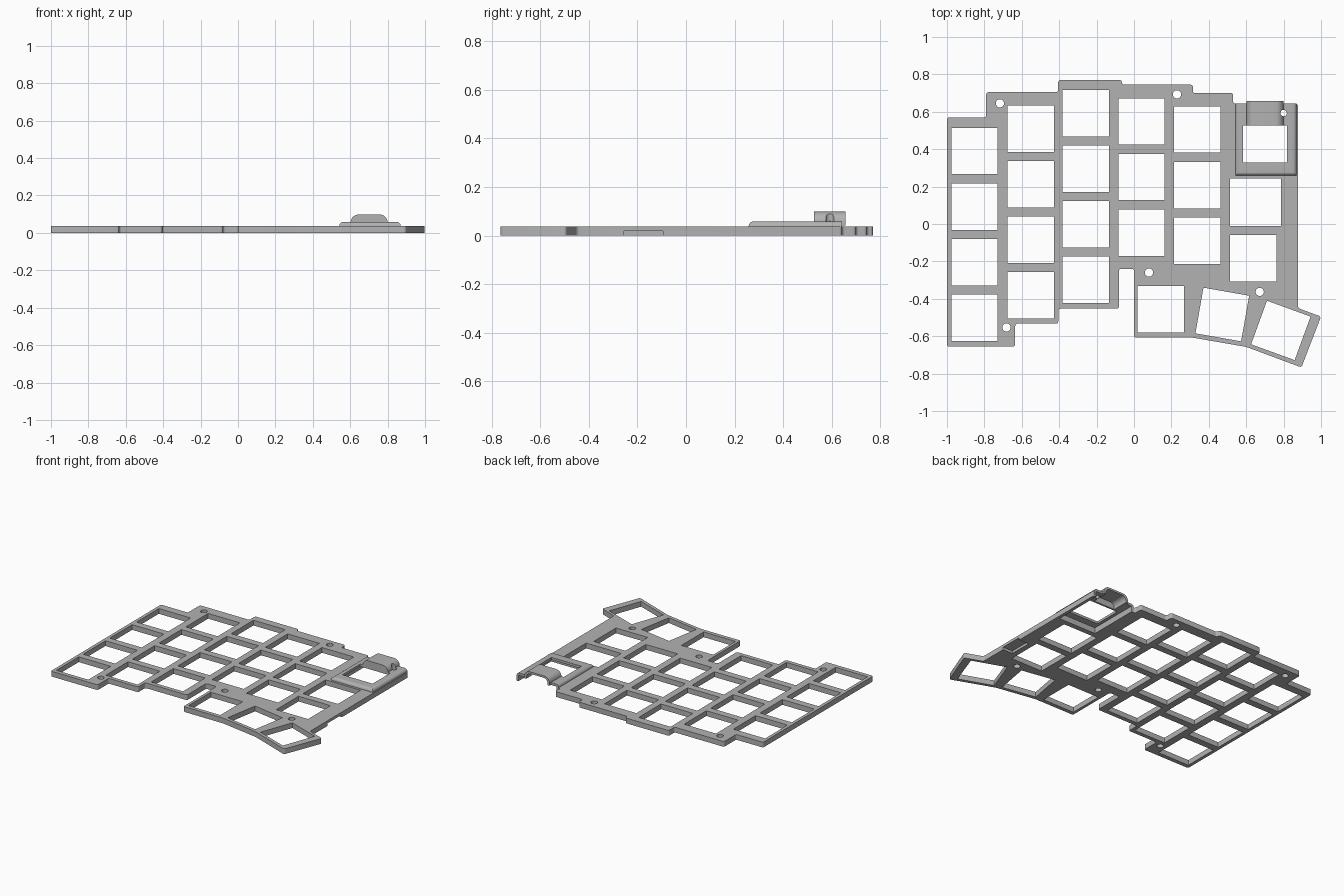
import bpy, bmesh, math
from mathutils import Matrix, Vector

cube = bpy.data.objects.get("Cube")
if cube:
    bpy.data.objects.remove(cube, do_unlink=True)

grey = bpy.data.materials.new("plate grey")
grey.use_nodes = True
grey.diffuse_color = (0.45, 0.45, 0.45, 1)
grey.node_tree.nodes["Principled BSDF"].inputs["Base Color"].default_value = grey.diffuse_color

PLATE = 0.037   # plate thickness
LID = 0.058     # top of the raised frame
KEY = 0.248     # switch opening
PITCH = 0.297


def finish(bm, name, helper=False):
    bmesh.ops.recalc_face_normals(bm, faces=bm.faces)
    mesh = bpy.data.meshes.new(name)
    bm.to_mesh(mesh)
    bm.free()
    mesh.materials.append(grey)
    obj = bpy.data.objects.new(name, mesh)
    bpy.context.collection.objects.link(obj)
    if helper:
        obj.hide_render = True
        obj.hide_viewport = True
        obj.display_type = 'WIRE'
    return obj


def box(bm, x0, x1, y0, y1, z0, z1, turn=0):
    centre = Vector(((x0 + x1) / 2, (y0 + y1) / 2, (z0 + z1) / 2))
    m = (Matrix.Translation(centre) @ Matrix.Rotation(math.radians(turn), 4, 'Z')
         @ Matrix.Diagonal((x1 - x0, y1 - y0, z1 - z0, 1)))
    return bmesh.ops.create_cube(bm, size=1, matrix=m)["verts"]


def key_hole(bm, x, y, turn=0):
    h = KEY / 2
    box(bm, x - h, x + h, y - h, y + h, -0.1, 0.2, turn)


def round_hole(bm, x, y, r):
    bmesh.ops.create_cone(bm, cap_ends=True, segments=32, radius1=r, radius2=r, depth=0.4,
                          matrix=Matrix.Translation((x, y, 0)))


def arch(name, x0, x1, y0, y1, z0, z1, r, helper=False):
    """Block along y whose two upper long edges are rounded."""
    bm = bmesh.new()
    box(bm, x0, x1, y0, y1, z0, z1)
    edges = [e for e in bm.edges if all(v.co.z > z1 - 1e-4 for v in e.verts)
             and abs(e.verts[0].co.x - e.verts[1].co.x) < 1e-4]
    bmesh.ops.bevel(bm, geom=edges, offset=r, segments=8, profile=0.5, affect='EDGES')
    return finish(bm, name, helper)


def boolean(target, other, operation):
    mod = target.modifiers.new(other.name, 'BOOLEAN')
    mod.object = other
    mod.operation = operation
    mod.solver = 'EXACT'


# Stepped plate outline with rounded corners
outline = [(-1, .57), (-.79, .57), (-.79, .705), (-.405, .705), (-.405, .77),
           (-.065, .77), (-.065, .745), (.315, .745), (.315, .70), (.53, .70),
           (.53, .643), (.877, .643), (.877, -.45), (1, -.495), (.895, -.767),
           (.6, -.657), (.31, -.607), (0, -.607), (0, -.24), (-.08, -.24),
           (-.08, -.453), (-.405, -.453), (-.405, -.533), (-.635, -.533),
           (-.635, -.655), (-1, -.655)]
bm = bmesh.new()
bm.faces.new([bm.verts.new((x, y, 0)) for x, y in outline])
bmesh.ops.bevel(bm, geom=bm.verts[:], offset=0.012, segments=4, profile=0.5, affect='VERTICES')
up = bmesh.ops.extrude_face_region(bm, geom=bm.faces[:])["geom"]
bmesh.ops.translate(bm, vec=(0, 0, PLATE), verts=[g for g in up if isinstance(g, bmesh.types.BMVert)])
plate = finish(bm, "switch_plate")

# Raised frame, rounded on its left, right and front upper edges
bm = bmesh.new()
box(bm, .542, .87, .258, .643, .01, LID)
rim = [e for e in bm.edges if all(v.co.z > LID - 1e-4 for v in e.verts)
       and not all(v.co.y > .64 for v in e.verts)]
bmesh.ops.bevel(bm, geom=rim, offset=0.02, segments=6, profile=0.5, affect='EDGES')
frame = finish(bm, "raised_frame", True)

# Connector hood behind the frame opening
hood = arch("connector_hood", .602, .80, .525, .657, .034, .098, .042, True)
hood_hollow = arch("hood_hollow", .618, .784, .54, .7, -.1, .084, .032, True)

# Underside pocket, open at the back, and a shallow slot in the right edge
bm = bmesh.new()
box(bm, .56, .855, .28, .7, -.1, .041)
box(bm, .80, .95, -.255, -.095, -.1, .018)
pocket = finish(bm, "underside_pocket", True)

# Switch openings: column centre, top row centre, number of rows
bm = bmesh.new()
for x, y, rows in [(-.853, .39, 4), (-.553, .51, 4), (-.257, .592, 4),
                   (.04, .548, 3), (.338, .505, 3)]:
    for row in range(rows):
        key_hole(bm, x, y - row * PITCH)
key_hole(bm, .637, -.183)
box(bm, .513, .786, -.011, .243, -.1, .2)
for x, y, turn in [(.144, -.455, 0), (.472, -.484, -10), (.785, -.569, -20)]:
    key_hole(bm, x, y, turn)
# Screw holes and cable hole
for x, y in [(-.717, .645), (.23, .693), (.08, -.26), (-.682, -.553), (.672, -.363)]:
    round_hole(bm, x, y, .022)
round_hole(bm, .80, .593, .017)
# Frame opening
box(bm, .583, .818, .33, .527, -.1, .2)
openings = finish(bm, "openings", True)

boolean(plate, frame, 'UNION')
boolean(plate, hood, 'UNION')
for cutter in (pocket, hood_hollow, openings):
    boolean(plate, cutter, 'DIFFERENCE')

# Bake the cuts, drop the helpers and smooth the rounded edges
bpy.context.view_layer.objects.active = plate
plate.select_set(True)
for mod in list(plate.modifiers):
    bpy.ops.object.modifier_apply(modifier=mod.name)
for helper in (frame, hood, hood_hollow, pocket, openings):
    bpy.data.objects.remove(helper, do_unlink=True)
bpy.ops.object.shade_smooth_by_angle(angle=math.radians(30))
